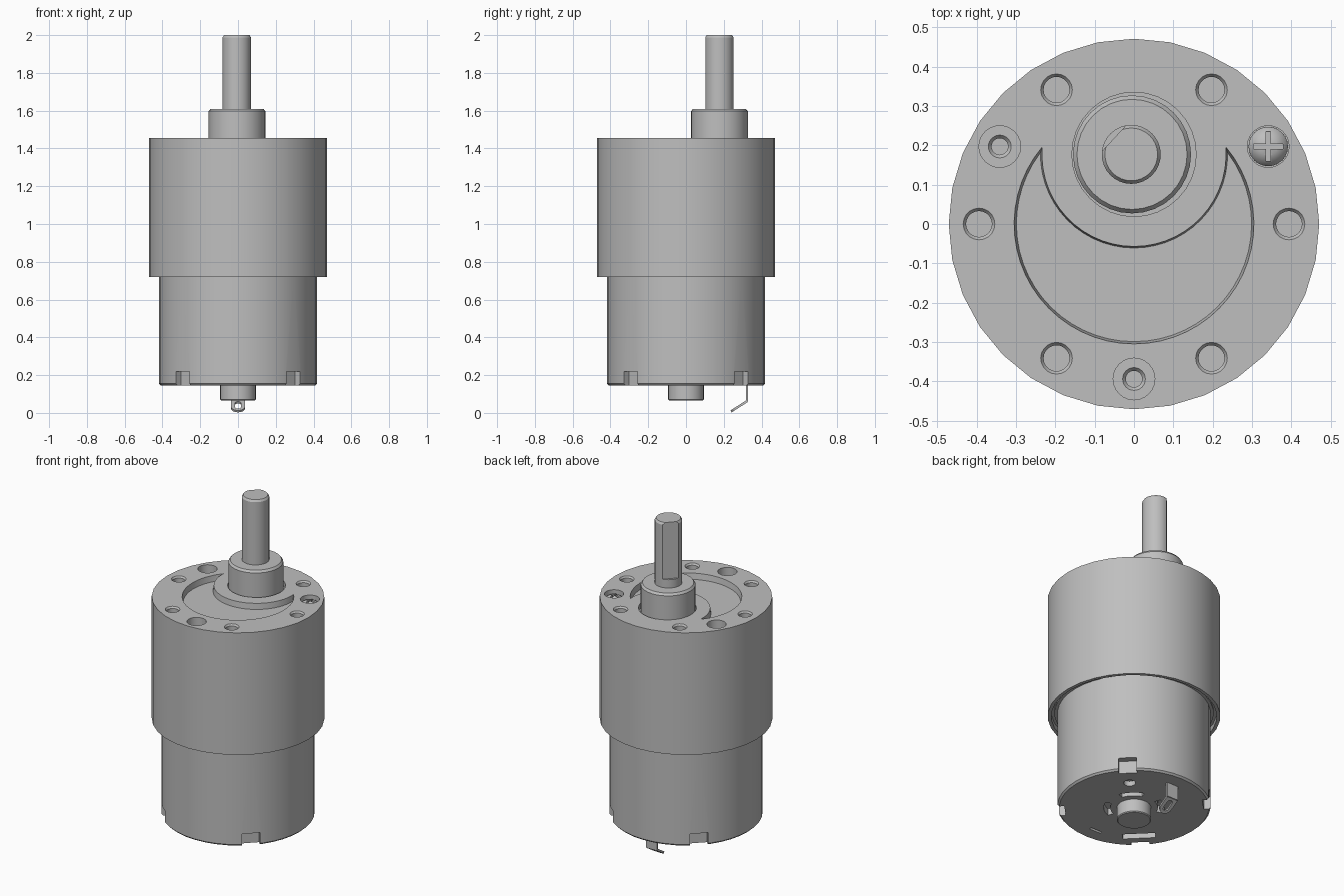
import bpy, bmesh, math
from mathutils import Matrix

if "Cube" in bpy.data.objects:
    bpy.data.objects.remove(bpy.data.objects["Cube"])

GREY = (0.52, 0.52, 0.52, 1)
metal = bpy.data.materials.new("grey_metal")
metal.use_nodes = True
metal.diffuse_color = GREY
metal.node_tree.nodes["Principled BSDF"].inputs["Base Color"].default_value = GREY


def finish(name, bm, loc=(0, 0, 0)):
    bmesh.ops.remove_doubles(bm, verts=bm.verts, dist=1e-5)
    bmesh.ops.recalc_face_normals(bm, faces=bm.faces)
    mesh = bpy.data.meshes.new(name)
    bm.to_mesh(mesh)
    bm.free()
    mesh.materials.append(metal)
    ob = bpy.data.objects.new(name, mesh)
    ob.location = loc
    bpy.context.collection.objects.link(ob)
    return ob


def lathe(name, profile, x=0, y=0, z=0, sides=32):
    """Revolve (radius, height) points around a vertical axis."""
    bm = bmesh.new()
    vs = [bm.verts.new((r, 0, h)) for r, h in profile]
    edges = [bm.edges.new(pair) for pair in zip(vs, vs[1:])]
    bmesh.ops.spin(bm, geom=vs + edges, cent=(0, 0, 0), axis=(0, 0, 1),
                   angle=math.tau, steps=sides, use_duplicate=False)
    return finish(name, bm, (x, y, z))


def prism(name, low, high, z0, z1, matrix=None):
    """Loft between two matching outlines."""
    bm = bmesh.new()
    a = [bm.verts.new((x, y, z0)) for x, y in low]
    b = [bm.verts.new((x, y, z1)) for x, y in high]
    bm.faces.new(a)
    bm.faces.new(b)
    n = len(a)
    for i in range(n):
        j = (i + 1) % n
        bm.faces.new((a[i], a[j], b[j], b[i]))
    if matrix:
        bm.transform(matrix)
    return finish(name, bm)


def box(name, size, loc, turn=0):
    bm = bmesh.new()
    bmesh.ops.create_cube(bm, size=1)
    bm.transform(Matrix.Rotation(turn, 4, 'Z') @ Matrix.Diagonal((*size, 1)))
    return finish(name, bm, loc)


def arc(cx, cy, r, start, end, steps):
    angles = [math.radians(start + (end - start) * i / steps) for i in range(steps + 1)]
    return [(cx + r * math.cos(t), cy + r * math.sin(t)) for t in angles]


def cut(target, cutter):
    cutter.hide_render = True
    mod = target.modifiers.new("cut", 'BOOLEAN')
    mod.operation = 'DIFFERENCE'
    mod.solver = 'EXACT'
    mod.object = cutter
    bpy.context.view_layer.objects.active = target
    bpy.ops.object.modifier_apply(modifier=mod.name)
    bpy.data.objects.remove(cutter)


def polar(r, degrees):
    t = math.radians(degrees)
    return r * math.cos(t), r * math.sin(t)


TOP, STEP, BASE = 1.455, 0.72, 0.145
SHAFT_Y = 0.177

# Gearbox housing with a grooved lower rim
gearbox = lathe("gearbox_housing", [
    (0, STEP + 0.02), (0.435, STEP + 0.02), (0.435, STEP + 0.03), (0.452, STEP + 0.03),
    (0.452, STEP), (0.471, STEP), (0.471, TOP), (0, TOP)])


# Crescent pocket in the top plate, with slightly sloped walls
def crescent(big, small):
    y = (big ** 2 - small ** 2 + SHAFT_Y ** 2) / (2 * SHAFT_Y)
    x = math.sqrt(big ** 2 - y ** 2)
    a = math.degrees(math.atan2(y, x))
    b = math.degrees(math.atan2(y - SHAFT_Y, x))
    return (arc(0, 0, big, a, -180 - a, 40)
            + arc(0, SHAFT_Y, small, 180 - b, 360 + b, 28)[1:-1])


cut(gearbox, prism("pocket_cutter", crescent(0.299, 0.238), crescent(0.305, 0.234),
                   TOP - 0.035, TOP + 0.001))

# Clearance ring around the output boss
cut(gearbox, lathe("ring_cutter", [(0, -0.03), (0.158, -0.03), (0.158, 0.01), (0, 0.01)],
                   0, SHAFT_Y, TOP))

# Six mounting holes
for k in range(6):
    cut(gearbox, lathe("hole_cutter", [(0, -0.09), (0.033, -0.09), (0.033, -0.01),
                                       (0.041, 0.001), (0, 0.001)],
                       *polar(0.394, 60 * k), TOP, 20))

# Three counterbores with stepped screw holes
for angle in (30, 150, 270):
    cut(gearbox, lathe("counterbore_cutter", [
        (0, -0.13), (0.021, -0.13), (0.021, -0.06), (0.029, -0.05),
        (0.053, -0.05), (0.053, 0.01), (0, 0.01)], *polar(0.394, angle), TOP, 24))

# Cross-head screw
sx, sy = polar(0.394, 30)
screw = lathe("screw", [(0, -0.08), (0.025, -0.08), (0.025, -0.05), (0.05, -0.05),
                        (0.05, -0.035), (0.041, -0.02), (0.024, -0.009), (0, -0.005)],
              sx, sy, TOP, 24)
for turn in (0, math.pi / 2):
    cut(screw, box("cross_cutter", (0.076, 0.012, 0.03), (sx, sy, TOP - 0.012), turn))

# Output boss and D-shaped shaft
boss = lathe("output_boss", [(0, TOP - 0.03), (0.15, TOP - 0.03), (0.15, 1.597),
                             (0.14, 1.61), (0, 1.61)], -0.005, SHAFT_Y)
shaft = lathe("output_shaft", [(0, 1.6), (0.075, 1.6), (0.075, 1.988), (0.067, 2), (0, 2)],
              -0.007, SHAFT_Y)
fx, fy = polar(0.11, 137)
cut(shaft, box("flat_cutter", (0.1, 0.2, 0.4), (fx - 0.007, fy + SHAFT_Y, 1.86),
               math.radians(137)))

# Motor can
motor = lathe("motor_can", [(0, BASE), (0.408, BASE), (0.418, BASE + 0.01),
                            (0.418, STEP + 0.03), (0, STEP + 0.03)], sides=40)
# Four edge notches
for angle in (45, 135, 225, 315):
    cut(motor, box("notch_cutter", (0.1, 0.1, 0.15), (*polar(0.428, angle), BASE),
                   math.radians(angle)))
# Curved vents around the rear bearing
for start in (0, 90, 180, 270):
    low = arc(0, 0, 0.165, start + 20, start + 70, 8) + arc(0, 0, 0.13, start + 70, start + 20, 8)
    cut(motor, prism("vent_cutter", low, low, BASE - 0.01, BASE + 0.04))
# Rear slots and small fixing hole
cut(motor, box("slot_cutter", (0.05, 0.18, 0.06), (*polar(0.31, 225), BASE), math.radians(225)))
cut(motor, box("terminal_slot_cutter", (0.075, 0.016, 0.06), (0, -0.325, BASE)))
cut(motor, lathe("fixing_cutter", [(0, -0.01), (0.033, -0.01), (0.033, 0.03), (0, 0.03)],
                 *polar(0.27, 45), BASE, 20))

# Rear bearing
lathe("rear_bearing", [(0, 0.065), (0.089, 0.065), (0.094, 0.07), (0.094, BASE + 0.01),
                       (0, BASE + 0.01)])

# Bent solder terminal with an eyelet
box("terminal_stem", (0.074, 0.012, 0.1), (0, 0.323, 0.11))
place = (Matrix.Translation((0, 0.323, 0.062))
         @ Matrix.Rotation(math.atan2(-0.05, -0.078), 4, 'X'))
outline = [(-0.037, 0)] + arc(0, 0.063, 0.037, 180, 0, 10) + [(0.037, 0)]
tip = prism("terminal_tip", outline, outline, -0.006, 0.006, place)
eyelet = arc(0, 0.065, 0.017, 180, 0, 8) + arc(0, 0.03, 0.017, 0, -180, 8)
cut(tip, prism("eyelet_cutter", eyelet, eyelet, -0.02, 0.02, place))

# Smooth the round walls and keep hard edges
bpy.ops.object.select_all(action='DESELECT')
for ob in bpy.context.collection.objects:
    if ob.type == 'MESH':
        ob.select_set(True)
        bpy.context.view_layer.objects.active = ob
bpy.ops.object.shade_smooth_by_angle(angle=math.radians(30))
